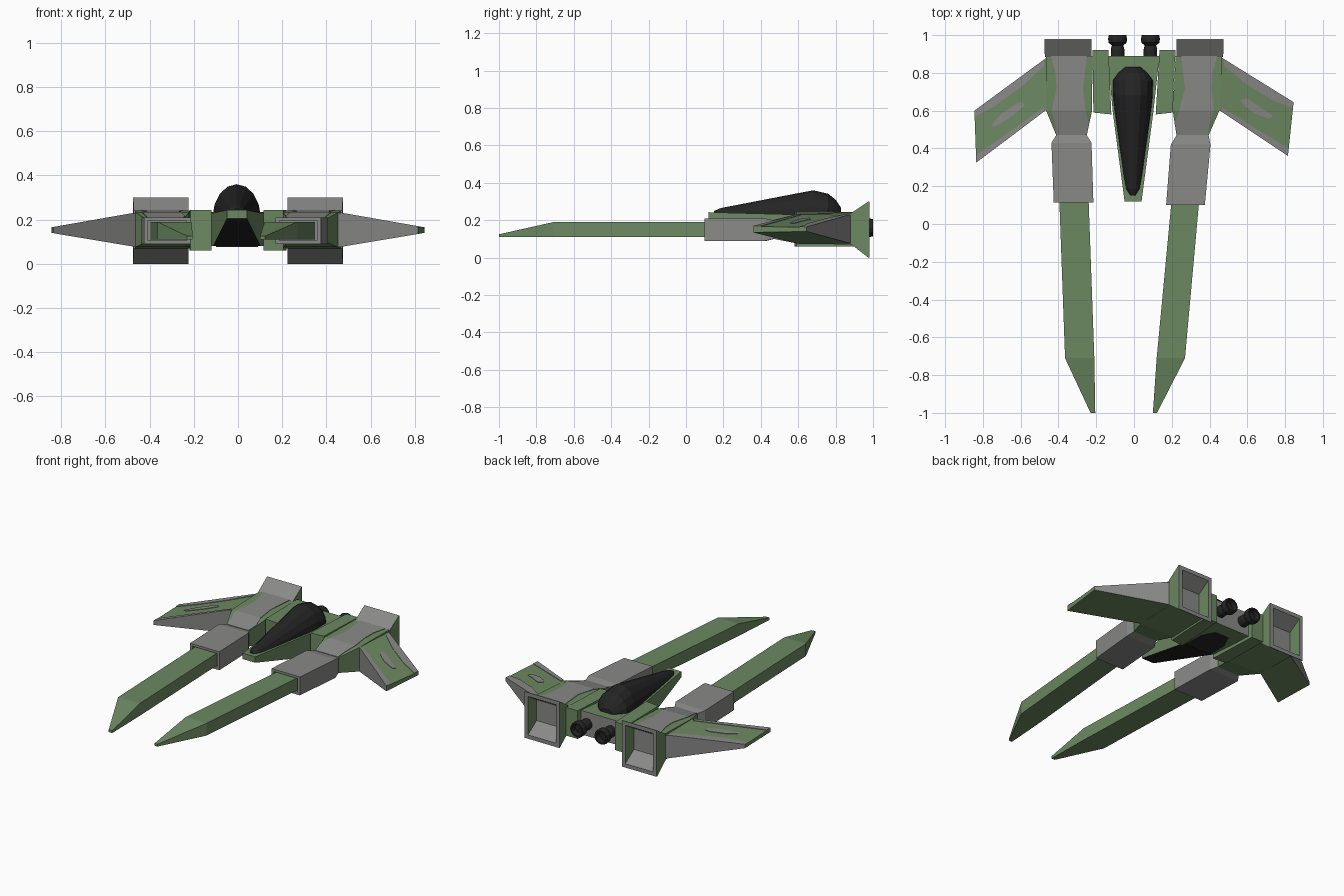
import bpy, bmesh, math

if "Cube" in bpy.data.objects:
    bpy.data.objects.remove(bpy.data.objects["Cube"])


def material(name, rgb):
    m = bpy.data.materials.new(name)
    m.diffuse_color = (*rgb, 1)
    m.use_nodes = True
    m.node_tree.nodes["Principled BSDF"].inputs["Base Color"].default_value = m.diffuse_color
    return m


MATS = [material("hull_green", (0.15, 0.25, 0.12)),
        material("panel_grey", (0.25, 0.25, 0.245)),
        material("glass_black", (0.018, 0.018, 0.018))]
GREEN, GREY, BLACK = 0, 1, 2


def loft(name, rings, rule):
    """Skin a list of closed rings, cap both ends, colour by index or rule(centre, normal)."""
    bm = bmesh.new()
    rs = [[bm.verts.new(p) for p in r] for r in rings]
    n = len(rs[0])
    for a, b in zip(rs, rs[1:]):
        for i in range(n):
            j = (i + 1) % n
            bm.faces.new((a[i], a[j], b[j], b[i]))
    bm.faces.new(rs[0])
    bm.faces.new(rs[-1])
    bmesh.ops.recalc_face_normals(bm, faces=bm.faces)
    bm.normal_update()
    for f in bm.faces:
        f.material_index = rule(f.calc_center_median(), f.normal) if callable(rule) else rule
    me = bpy.data.meshes.new(name)
    bm.to_mesh(me)
    bm.free()
    for m in MATS:
        me.materials.append(m)
    ob = bpy.data.objects.new(name, me)
    bpy.context.collection.objects.link(ob)
    return ob


def rect(y, x0, x1, z0, z1):
    return [(x0, y, z0), (x1, y, z0), (x1, y, z1), (x0, y, z1)]


def slab(name, pts, low, high, rule):
    """Extrude a top-view outline between two heights (functions of x, y)."""
    return loft(name, [[(x, y, low(x, y)) for x, y in pts],
                       [(x, y, high(x, y)) for x, y in pts]], rule)


def plate(name, pts, surf, col=GREY):
    return slab(name, pts, lambda x, y: surf(x, y) - 0.002,
                lambda x, y: surf(x, y) + 0.003, col)


def mix(a, b, t):
    return (a[0] + (b[0] - a[0]) * t, a[1] + (b[1] - a[1]) * t)


# The two sides are slightly different, so each has its own measurements (inner x, outer x)
SIDES = {
    "left": dict(s=-1, prong=[(-1.0, .205, .23), (-.71, .21, .365), (.2, .243, .398)],
                 box=[(.115, .215, .425), (.43, .225, .437)],
                 neck=(.47, .25, .412), body=(.60, .222, .465),
                 wing=[(-.45, .89), (-.845, .60), (-.835, .325), (-.45, .615)],
                 mark=[(-.755, .525), (-.735, .515), (-.64, .575), (-.58, .625),
                       (-.59, .645), (-.62, .64), (-.70, .585)],
                 block=[(-.215, .59), (-.12, .58), (-.135, .92), (-.22, .92)]),
    "right": dict(s=1, prong=[(-1.0, .10, .122), (-.71, .12, .27), (.2, .206, .352)],
                  box=[(.10, .17, .375), (.42, .195, .405)],
                  neck=(.47, .225, .395), body=(.60, .205, .452),
                  wing=[(.45, .89), (.845, .645), (.815, .36), (.44, .61)],
                  mark=[(.72, .555), (.735, .575), (.67, .615), (.60, .665),
                        (.565, .66), (.575, .635), (.64, .585)],
                  block=[(.205, .59), (.115, .58), (.135, .92), (.22, .92)]),
}

for side, d in SIDES.items():
    s = d["s"]

    # Long forward prong with a wedge tip
    (y0, a0, b0), (y1, a1, b1), (y2, a2, b2) = d["prong"]
    loft(side + "_prong", [rect(y0, s * a0, s * b0, .11, .125),
                           rect(y1, s * a1, s * b1, .11, .19),
                           rect(y2, s * a2, s * b2, .11, .19)], GREEN)

    # Grey sleeve with recessed front mouth
    (y0, a0, b0), (y1, a1, b1) = d["box"]
    yn, an, bn = d["neck"]
    loft(side + "_sleeve", [rect(y0 + .04, s * (a0 + .018), s * (b0 - .018), .105, .195),
                            rect(y0, s * (a0 + .018), s * (b0 - .018), .105, .195),
                            rect(y0, s * a0, s * b0, .09, .21),
                            rect(y1, s * a1, s * b1, .09, .21),
                            rect(yn, s * an, s * bn, .10, .20)], GREY)

    # Nacelle body widening towards the rear
    yb, ab, bb = d["body"]
    loft(side + "_nacelle", [rect(yn, s * an, s * bn, .10, .20),
                             rect(yb, s * ab, s * bb, .075, .232),
                             rect(.89, s * .22, s * .467, .07, .24)], GREEN)

    # Grey panel on top of the nacelle
    def deck_z(x, y):
        return .20 + .032 * (y - yn) / (yb - yn) if y < yb else .232 + .008 * (y - yb) / (.89 - yb)
    loft(side + "_nacelle_panel",
         [[(s * a, y, deck_z(a, y) - .002), (s * b, y, deck_z(a, y) - .002),
           (s * b, y, deck_z(a, y) + .003), (s * a, y, deck_z(a, y) + .003)]
          for y, a, b in [(yn, an + .005, bn - .005), (.53, an - .01, bn + .005), (yb, ab + .035, bb - .03),
                          (.72, .27, .41), (.80, .26, .415), (.89, .25, .44)]], GREY)

    # Flared open exhaust: grey above, below and inside, green sides
    loft(side + "_exhaust", [rect(.885, s * .225, s * .472, .07, .24),
                             rect(.975, s * .225, s * .475, 0, .30),
                             rect(.98, s * .225, s * .475, 0, .30),
                             rect(.98, s * .25, s * .45, .025, .275),
                             rect(.892, s * .25, s * .45, .085, .22)],
         lambda c, n: GREEN if abs(n.x) > .7 else GREY)

    # Tapered swept wing, grey on leading and trailing faces
    def wing_top(x, y):
        return .162 + .065 * (.845 - abs(x)) / .37

    def wing_low(x, y):
        return .14 - .062 * (.845 - abs(x)) / .37
    rb, tb, tf, rf = d["wing"]
    slab(side + "_wing", d["wing"], wing_low, wing_top,
         lambda c, n: GREY if abs(n.y) > .5 else GREEN)
    rb, rf = mix(rb, tb, .07), mix(rf, tf, .07)
    plate(side + "_wing_rear_stripe", [rb, tb, mix(tb, tf, .12), mix(mix(tb, tf, .2), mix(rb, rf, .2), .3),
                                       mix(mix(tb, tf, .2), mix(rb, rf, .2), .7), mix(rb, rf, .12)], wing_top)
    plate(side + "_wing_front_stripe", [rf, tf, mix(tf, tb, .14), mix(mix(tf, tb, .11), mix(rf, rb, .11), .5),
                                        mix(rf, rb, .08)], wing_top)
    plate(side + "_wing_mark", d["mark"], wing_top)

    # Connecting block between nacelle and hull
    slab(side + "_connector", d["block"], lambda x, y: .06, lambda x, y: .243, GREEN)

    # Round rear thruster
    cx, seg = s * .087, 12
    loft(side + "_thruster",
         [[(cx + r * math.cos(2 * math.pi * i / seg), y, .16 + r * math.sin(2 * math.pi * i / seg))
           for i in range(seg)]
          for y, r in [(.88, .036), (.925, .036), (.945, .03), (.96, .048), (.98, .05),
                       (1.0, .046), (1.0, .036), (.97, .03)]], BLACK)

# Central hull with a black sloping belly
loft("hull", [rect(.12, -.05, .04, .205, .243), rect(.59, -.112, .102, .08, .23),
              rect(.89, -.14, .135, .08, .235)],
     lambda c, n: BLACK if n.z < -.5 and c.y < .59 else GREY if n.y > .7 else GREEN)
plate("belly_panel", [(-.10, .58), (.09, .58), (.085, .72), (.045, .80), (-.055, .80), (-.095, .72)],
      lambda x, y: .079, BLACK)

# Faceted canopy
SEG = 8
loft("canopy", [[(-.006 + w * math.cos(math.pi * i / SEG), y,
                  .215 + (top - .215) * math.sin(math.pi * i / SEG)) for i in range(SEG + 1)]
                for y, w, top in [(.15, .02, .25), (.185, .042, .265), (.60, .098, .345), (.68, .107, .36),
                                  (.76, .109, .342), (.80, .08, .31), (.83, .045, .265)]], BLACK)
